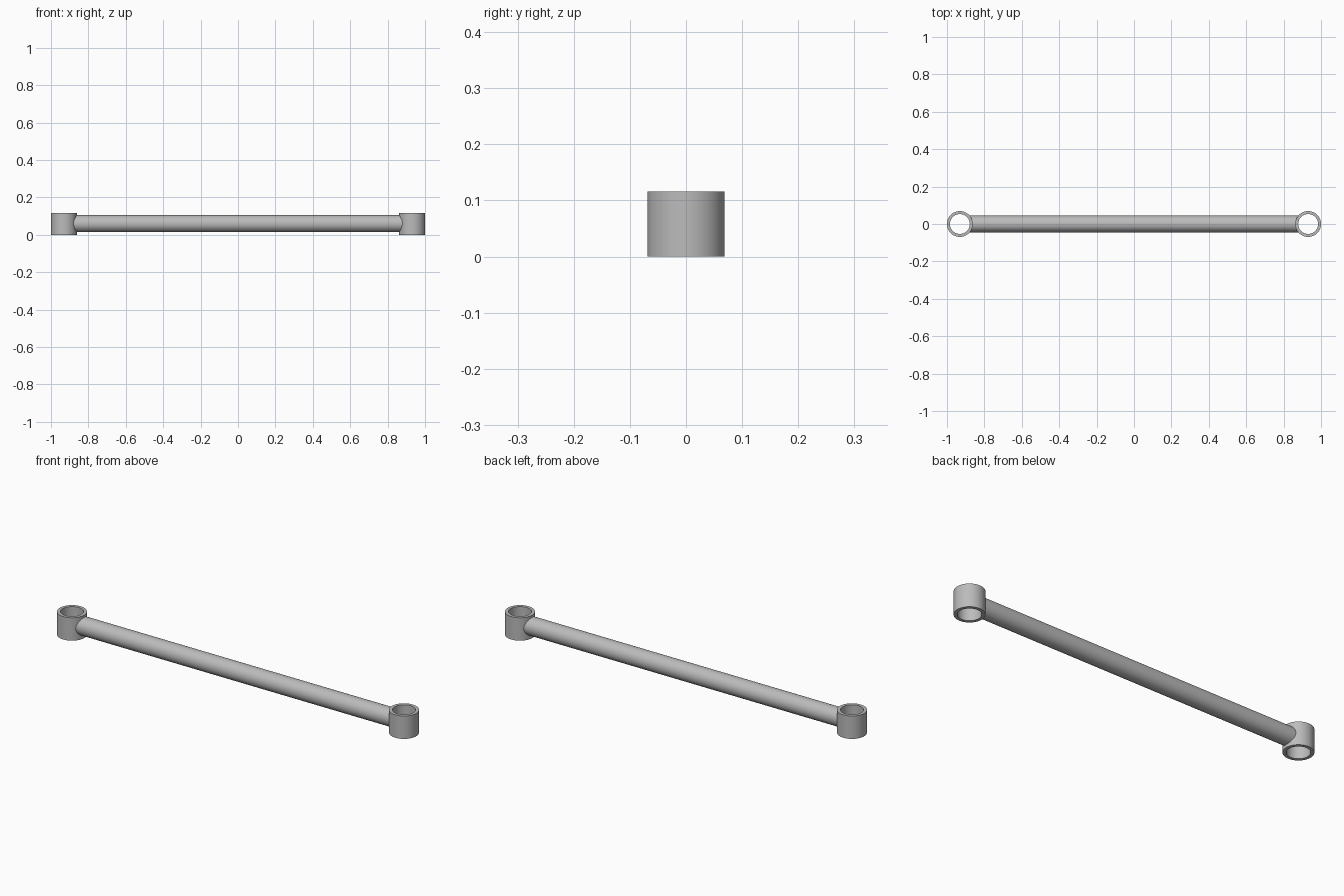
import bpy, bmesh, math

cube = bpy.data.objects.get("Cube")
if cube:
    bpy.data.objects.remove(cube)

R_OUT, R_IN, HEIGHT = 0.069, 0.053, 0.116
R_ROD = 0.045
EYE_X = 1 - R_OUT
SIDES = 64

steel = bpy.data.materials.new("grey steel")
steel.use_nodes = True
grey = (0.5, 0.5, 0.5, 1)
steel.diffuse_color = grey
steel.node_tree.nodes["Principled BSDF"].inputs["Base Color"].default_value = grey


def finish(name, bm):
    bmesh.ops.recalc_face_normals(bm, faces=bm.faces)
    mesh = bpy.data.meshes.new(name)
    bm.to_mesh(mesh)
    bm.free()
    mesh.materials.append(steel)
    obj = bpy.data.objects.new(name, mesh)
    bpy.context.collection.objects.link(obj)
    bpy.ops.object.select_all(action='DESELECT')
    obj.select_set(True)
    bpy.context.view_layer.objects.active = obj
    bpy.ops.object.shade_smooth_by_angle(angle=math.radians(30))
    return obj


def bridge(bm, loops, closed):
    pairs = list(zip(loops, loops[1:]))
    if closed:
        pairs.append((loops[-1], loops[0]))
    for a, b in pairs:
        for i in range(SIDES):
            j = (i + 1) % SIDES
            bm.faces.new((a[i], a[j], b[j], b[i]))


angles = [2 * math.pi * i / SIDES for i in range(SIDES)]

# Open bushing rings at both ends
for name, x in (("left_eye", EYE_X), ("right_eye", -EYE_X)):
    bm = bmesh.new()
    profile = [(R_OUT, 0), (R_OUT, HEIGHT), (R_IN, HEIGHT), (R_IN, 0)]
    loops = [[bm.verts.new((x + r * math.cos(a), r * math.sin(a), z))
              for a in angles] for r, z in profile]
    bridge(bm, loops, True)
    finish(name, bm)

# Rod with saddle-shaped ends that stop inside the ring walls
bm = bmesh.new()
loops = []
for side in (-1, 1):
    loop = []
    for a in angles:
        y = R_ROD * math.cos(a)
        reach = EYE_X - math.sqrt((R_OUT - 0.003) ** 2 - y * y)
        loop.append(bm.verts.new((side * reach, y, HEIGHT / 2 + 0.002 + R_ROD * math.sin(a))))
    loops.append(loop)
bridge(bm, loops, False)
finish("rod", bm)
